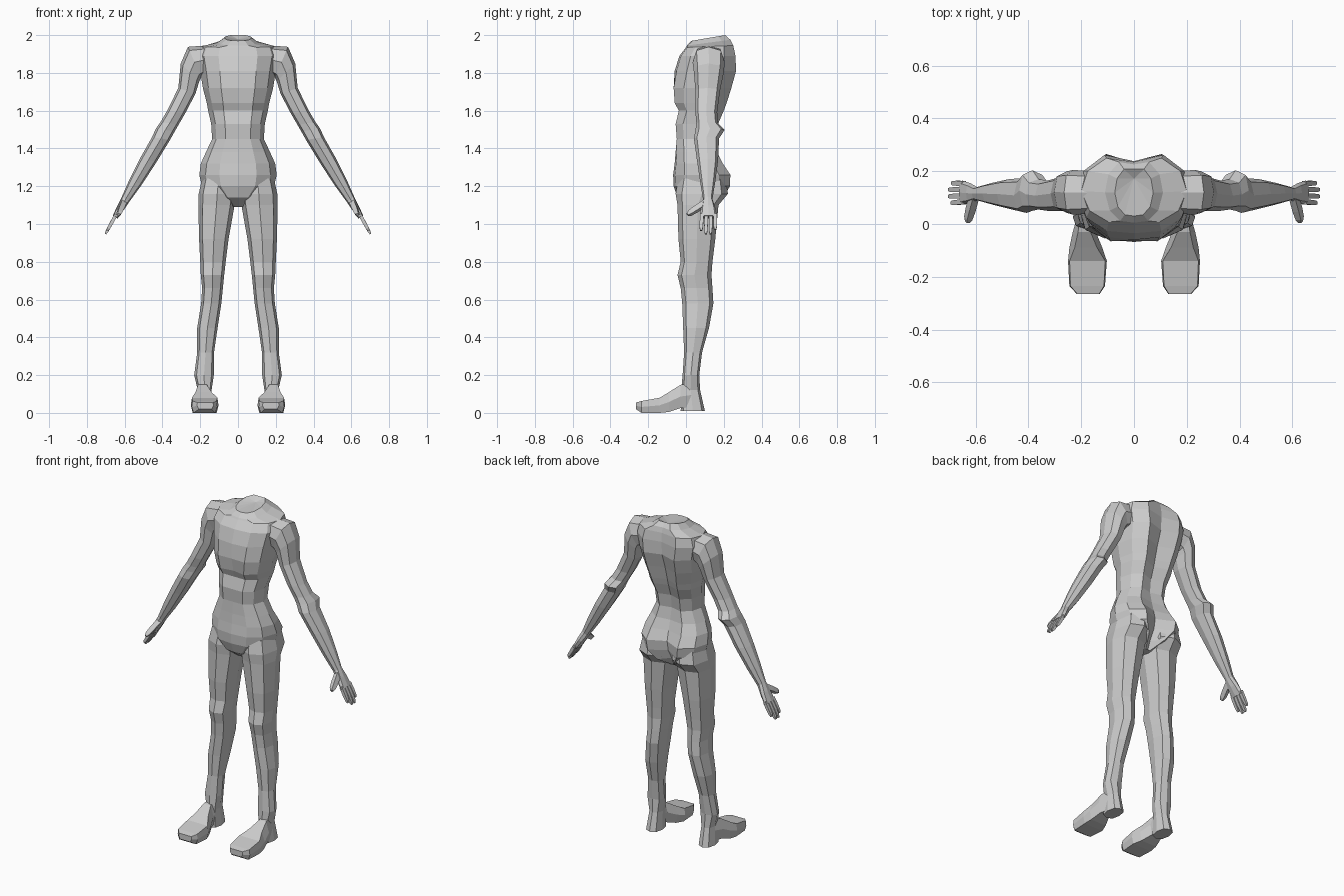
import bpy, bmesh
from mathutils import Vector

old = bpy.data.objects.get("Cube")
if old:
    bpy.data.objects.remove(old, do_unlink=True)

GREY = (0.6, 0.6, 0.6, 1)
clay = bpy.data.materials.new("plain grey")
clay.use_nodes = True
clay.diffuse_color = GREY
clay.node_tree.nodes["Principled BSDF"].inputs["Base Color"].default_value = GREY


def add_loft(bm, rings):
    """Skin a list of equal-length rings and cap both ends."""
    loops = [[bm.verts.new(p) for p in ring] for ring in rings]
    n = len(loops[0])
    for a, b in zip(loops, loops[1:]):
        for i in range(n):
            j = (i + 1) % n
            bm.faces.new((a[i], a[j], b[j], b[i]))
    bm.faces.new(loops[0])
    return bm.faces.new(loops[-1])


def finish(name, bm, mirrored=True):
    bmesh.ops.recalc_face_normals(bm, faces=bm.faces)
    mesh = bpy.data.meshes.new(name)
    bm.to_mesh(mesh)
    bm.free()
    mesh.materials.append(clay)
    obj = bpy.data.objects.new(name, mesh)
    bpy.context.collection.objects.link(obj)
    if mirrored:
        obj.modifiers.new("other side", 'MIRROR').use_axis[0] = True
    return obj


def octagon(a, b, c, d, corner=0.76):
    """Eight-sided section; a-b are opposite points, c-d offsets across."""
    mid, u = (a + b) / 2, (a - b) / 2
    m, v = (c + d) / 2, (d - c) / 2
    k = corner
    steps = ((1, 0), (k, k), (0, 1), (-k, k), (-1, 0), (-k, -k), (0, -1), (k, -k))
    return [mid + m + u * s + v * t for s, t in steps]


# Torso: height, half width, front, back, front crease, back crease, tilt
torso_rings = [
    (1.09, .03, .02, .12, 0, 0, 0),
    (1.14, .11, -.045, .20, 0, .25, 0),
    (1.20, .19, -.065, .232, 0, .2, 0),
    (1.26, .205, -.068, .235, 0, .17, 0),
    (1.32, .197, -.06, .195, 0, .1, 0),
    (1.38, .17, -.055, .165, 0, .05, 0),
    (1.45, .137, -.055, .155, .03, .08, 0),
    (1.53, .142, -.062, .17, .03, .1, 0),
    (1.60, .158, -.045, .20, .03, .12, 0),
    (1.64, .165, -.068, .215, .08, .12, 0),
    (1.72, .186, -.075, .24, .04, .12, 0),
    (1.81, .20, -.06, .265, 0, .1, 0),
    (1.89, .215, -.035, .262, 0, .08, 0),
    (1.94, .20, 0, .25, 0, .06, .01),
    (1.96, .11, .005, .235, 0, .04, .03),
    (1.985, .073, .03, .208, 0, 0, .03),
]
half_shape = [(0, 0), (.48, .03), (.84, .2), (1, .5), (.88, .8), (.52, 1), (0, 1)]


def torso_ring(z, w, front, back, dip, groove, tilt):
    half = []
    for i, (sx, sy) in enumerate(half_shape):
        if i == 0:
            sy += dip
        elif i == 6:
            sy -= groove
        half.append(Vector((w * sx, front + (back - front) * sy, z + tilt * (sy - .5))))
    mirror = [Vector((-p.x, p.y, p.z)) for p in reversed(half[1:-1])]
    return half + mirror


bm = bmesh.new()
neck = add_loft(bm, [torso_ring(*r) for r in torso_rings])
# Slightly hollow neck opening
for v in bmesh.ops.poke(bm, faces=[neck])["verts"]:
    v.co += Vector((0, .05, -.008))
finish("torso", bm, False)

# Legs: height, inner x, outer x, front, back
leg_rings = [
    (1.24, .015, .19, -.04, .21),
    (1.16, .012, .208, -.055, .222),
    (1.10, .018, .21, -.045, .172),
    (.92, .05, .206, -.04, .155),
    (.80, .065, .20, -.028, .14),
    (.73, .073, .197, -.045, .135),
    (.66, .08, .19, -.028, .14),
    (.58, .088, .195, -.02, .145),
    (.45, .108, .216, -.015, .122),
    (.32, .127, .216, -.01, .085),
    (.20, .128, .232, -.018, .07),
    (.12, .14, .213, -.025, .075),
    (.01, .135, .222, -.028, .10),
]
bm = bmesh.new()
add_loft(bm, [octagon(Vector((x1, 0, z)), Vector((x0, 0, z)),
                      Vector((0, f, 0)), Vector((0, b, 0)))
              for z, x0, x1, f, b in leg_rings])
finish("legs", bm)

# Feet: y, inner x, outer x, top inset, top, bottom
foot_rings = [
    (.03, .15, .215, .01, .16, .03),
    (-.03, .145, .232, .02, .148, .025),
    (-.09, .12, .245, .02, .11, .005),
    (-.14, .103, .25, .006, .08, 0),
    (-.235, .11, .245, .004, .063, 0),
    (-.265, .13, .217, .002, .055, .02),
]
bm = bmesh.new()
add_loft(bm, [[Vector(p) for p in (
    (x0 + .01, y, lo), (x1 - .01, y, lo), (x1, y, (lo + hi) / 2),
    (x1 - s, y, hi), (x0 + s, y, hi), (x0, y, (lo + hi) / 2))]
    for y, x0, x1, s, hi, lo in foot_rings])
finish("feet", bm)

# Arms and palms: outer x, z, inner x, z, front, back
arm_rings = [
    (.17, 1.945, .15, 1.80, .04, .20),
    (.265, 1.938, .195, 1.775, .035, .205),
    (.303, 1.85, .205, 1.755, .042, .20),
    (.316, 1.72, .225, 1.69, .05, .18),
    (.375, 1.60, .28, 1.585, .05, .165),
    (.41, 1.54, .315, 1.525, .055, .17),
    (.435, 1.505, .335, 1.49, .05, .204),
    (.455, 1.46, .36, 1.445, .042, .175),
    (.52, 1.345, .43, 1.33, .058, .17),
    (.575, 1.235, .508, 1.21, .075, .155),
    (.615, 1.145, .575, 1.118, .09, .14),
    (.637, 1.10, .604, 1.075, .08, .155),
    (.663, 1.045, .638, 1.028, .073, .165),
]
bm = bmesh.new()
add_loft(bm, [octagon(Vector((x1, 0, z1)), Vector((x0, 0, z0)),
                      Vector((0, f, 0)), Vector((0, b, 0)))
              for x1, z1, x0, z0, f, b in arm_rings])
finish("arms", bm)

# Fingers and thumb: tapered boxy prisms between two points
bm = bmesh.new()


def add_digit(start, end, thick, wide):
    start, end = Vector(start), Vector(end)
    along = (end - start).normalized()
    across = Vector((.85, 0, .53))
    side = along.cross(across).normalized()
    rings = []
    for t, s in ((0, 1), (.5, 1), (.85, .85), (1, .5)):
        p = start.lerp(end, t)
        u, v = across * thick * s, side * wide * s
        rings.append([p + u + v, p - u + v, p - u - v, p + u - v])
    add_loft(bm, rings)


for y0, y1, x, z in ((.084, .08, .692, .965), (.107, .105, .702, .947),
                     (.131, .13, .702, .947), (.154, .155, .69, .97)):
    add_digit((.645, y0, 1.05), (x, y1, z), .009, .0095)
add_digit((.607, .10, 1.11), (.632, .008, 1.05), .014, .015)
finish("fingers", bm)
